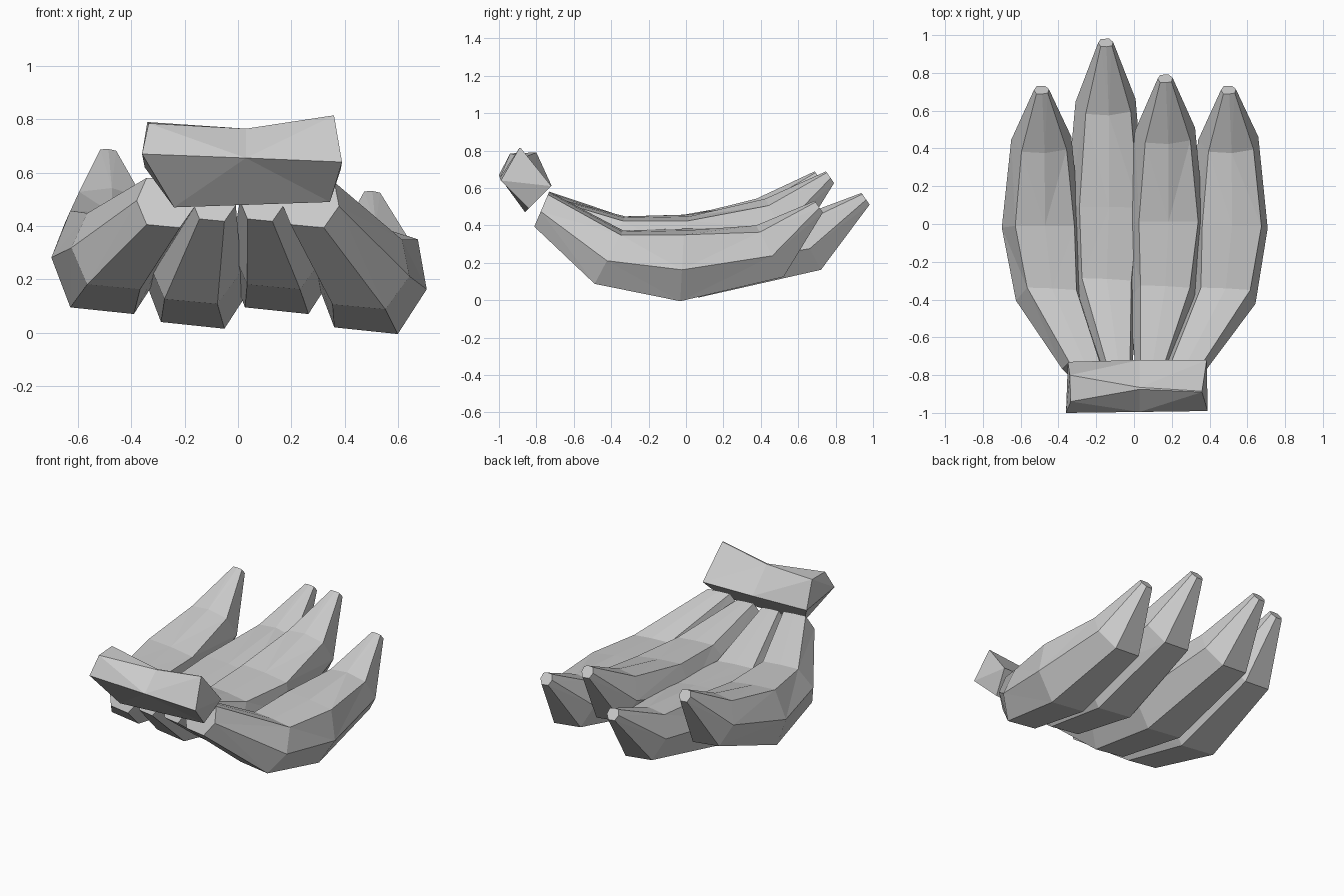
import bpy, bmesh, math
from mathutils import Vector, Matrix

cube = bpy.data.objects.get("Cube")
if cube:
    bpy.data.objects.remove(cube)

grey = bpy.data.materials.new("plain_grey")
grey.use_nodes = True
GREY = (0.6, 0.6, 0.6, 1)
grey.diffuse_color = GREY
grey.node_tree.nodes["Principled BSDF"].inputs["Base Color"].default_value = GREY


def loft(name, rings):
    """Skin equal-length rings of points and cap both ends."""
    bm = bmesh.new()
    loops = [[bm.verts.new(p) for p in ring] for ring in rings]
    for a, b in zip(loops, loops[1:]):
        for i in range(len(a)):
            j = (i + 1) % len(a)
            bm.faces.new((a[i], a[j], b[j], b[i]))
    bm.faces.new(loops[0])
    bm.faces.new(loops[-1])
    bmesh.ops.remove_doubles(bm, verts=bm.verts, dist=0.001)
    bmesh.ops.triangulate(bm, faces=bm.faces)
    bmesh.ops.recalc_face_normals(bm, faces=bm.faces)
    mesh = bpy.data.meshes.new(name)
    bm.to_mesh(mesh)
    bm.free()
    mesh.materials.append(grey)
    obj = bpy.data.objects.new(name, mesh)
    bpy.context.collection.objects.link(obj)
    return obj


# Fruit cross-section: narrow belly, wide sides, broad top with a centre ridge
SECTION = [(-0.57, -0.9), (0.57, -0.9), (1, -0.05), (0.75, 0.82),
           (0, 0.85), (-0.75, 0.82), (-1, -0.05)]
ROLL = Matrix.Rotation(math.radians(6), 3, "Y")

# Stations along a fruit: y, z, radius, lean, stretch share, lift share, ridge
STATIONS = [(-0.77, 0.49, 0.11, 23, 0, 0, 0),
            (-0.41, 0.23, 0.175, 28, 0.2, 1, 0),
            (-0.02, 0.19, 0.21, 3, 0.4, 1, 0),
            (0.45, 0.25, 0.16, -28, 0.8, 1.9, 0.15),
            (0.71, 0.49, 0.04, -35, 1, 2.1, 0.1)]


def fruit(name, x_base, x_neck, x_body, base_size, stretch, lift):
    rings = []
    for k, (y, z, r, lean, s, l, ridge) in enumerate(STATIONS):
        x = (x_base, x_neck, x_body, x_body, x_body)[k]
        r *= base_size if k == 0 else 1
        centre = Vector((x, y + s * stretch, z + l * lift))
        turn = Matrix.Rotation(math.radians(-lean), 3, "X") @ ROLL
        rings.append([centre + turn @ Vector((u * r, 0, (v + (ridge if u == 0 else 0)) * r))
                      for u, v in SECTION])
    loft(name, rings)


fruit("fruit_outer_right", -0.27, -0.45, -0.49, 1.0, 0.0, 0.08)
fruit("fruit_inner_right", -0.09, -0.16, -0.15, 0.75, 0.25, 0.025)
fruit("fruit_inner_left", 0.09, 0.15, 0.165, 0.75, 0.06, 0.08)
fruit("fruit_outer_left", 0.27, 0.47, 0.5, 1.0, 0.0, 0.005)

# Chunky cut stem joining the fruits: front, two top, back and bottom corners
loft("stem", [
    [(-0.36, -1, 0.67), (-0.335, -0.94, 0.785), (-0.34, -0.8, 0.79),
     (-0.35, -0.73, 0.62), (-0.24, -0.86, 0.47)],
    [(0.03, -0.995, 0.655), (0.03, -0.875, 0.765), (0.03, -0.865, 0.765),
     (0.03, -0.72, 0.615), (0.05, -0.85, 0.48)],
    [(0.39, -0.99, 0.64), (0.36, -0.89, 0.815), (0.36, -0.885, 0.815),
     (0.385, -0.72, 0.61), (0.345, -0.84, 0.49)],
])
